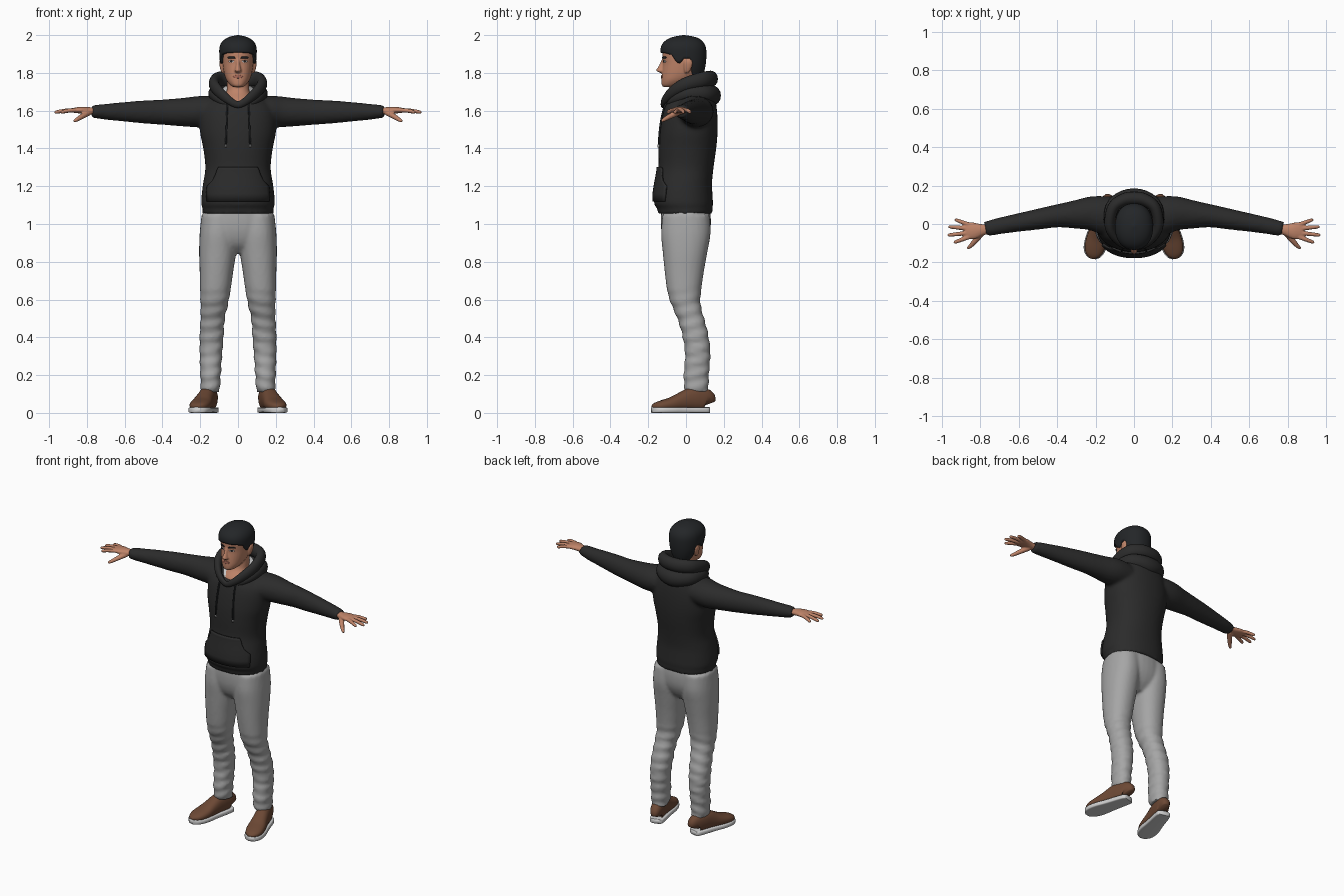
import bpy, bmesh, math
from mathutils import Vector


def material(name, rgb):
    m = bpy.data.materials.new(name)
    m.diffuse_color = (*rgb, 1)
    return m


BLACK = material("black_fabric", (0.024, 0.024, 0.024))
HAIR = material("dark_hair", (0.017, 0.019, 0.021))
SKIN = material("skin_tone", (0.52, 0.23, 0.14))
LIP = material("lip_tone", (0.36, 0.13, 0.09))
GREY = material("grey_denim", (0.38, 0.38, 0.38))
BROWN = material("brown_leather", (0.15, 0.065, 0.035))
WHITE = material("off_white", (0.62, 0.62, 0.62))


def spline(pts, k=4, closed=False):
    """Catmull-Rom interpolation of equal-length tuples."""
    n, out = len(pts), []
    get = (lambda i: pts[i % n]) if closed else (lambda i: pts[max(0, min(n - 1, i))])
    for i in range(n if closed else n - 1):
        for j in range(k):
            t = j / k
            out.append(tuple(0.5 * (2 * b + (c - a) * t + (2 * a - 5 * b + 4 * c - d) * t * t
                                    + (3 * b - a - 3 * c + d) * t ** 3)
                             for a, b, c, d in zip(get(i - 1), get(i), get(i + 1), get(i + 2))))
    return out if closed else out + [pts[-1]]


def oval(t, p):
    c, s = math.cos(t), math.sin(t)
    return (math.copysign(abs(s) ** (2 / p), s), math.copysign(abs(c) ** (2 / p), c))


def stack(rows, n=32, p=2.2, side=1, ripple=0.0):
    """Horizontal rings from (z, centre x, half width, front y, back y, tilt)."""
    rings = []
    for z, cx, rx, f, b, tilt in spline(rows):
        ring = []
        for i in range(n):
            t = math.tau * i / n
            s, c = oval(t, p)
            fold = ripple * math.sin(z * 95 + 2 * math.sin(t + 1)) * max(0, min(1, (0.68 - z) * 8))
            dy = -(b - f) / 2 * c - fold * c
            ring.append(Vector((side * (cx + (rx + fold) * s), (f + b) / 2 + dy, z + tilt * dy)))
        rings.append(ring)
    return rings, False


def sweep(rows, n=16, p=2.0, side=1, closed=False):
    """Rings along a path from (x, y, z, half width, half height)."""
    path = spline(rows, 4, closed)
    pos = [Vector(r[:3]) for r in path]
    m, rings = len(path), []
    for i, r in enumerate(path):
        nxt, prv = (pos[(i + 1) % m], pos[i - 1]) if closed else (pos[min(i + 1, m - 1)], pos[max(i - 1, 0)])
        tan = (nxt - prv).normalized()
        across = tan.cross(Vector((0, 0, 1))).normalized()
        up = across.cross(tan)
        ring = []
        for k in range(n):
            s, c = oval(math.tau * k / n, p)
            v = pos[i] + across * r[3] * s + up * r[4] * c
            ring.append(Vector((side * v.x, v.y, v.z)))
        rings.append(ring)
    return rings, closed


def make(name, mat, parts, voxel=0, smooth=3):
    bm = bmesh.new()
    for rings, closed in parts:
        vs = [[bm.verts.new(v) for v in r] for r in rings]
        n = len(vs[0])
        for a, b in zip(vs, vs[1:] + vs[:1]) if closed else zip(vs, vs[1:]):
            for i in range(n):
                bm.faces.new((a[i], a[(i + 1) % n], b[(i + 1) % n], b[i]))
        if not closed:
            bm.faces.new(vs[0])
            bm.faces.new(vs[-1])
    bmesh.ops.recalc_face_normals(bm, faces=bm.faces)
    ob = finish(name, mat, bm)
    if voxel:
        r = ob.modifiers.new("blend", 'REMESH')
        r.mode, r.voxel_size, r.use_smooth_shade = 'VOXEL', voxel, True
        s = ob.modifiers.new("soften", 'SMOOTH')
        s.factor, s.iterations = 0.5, smooth
    return ob


def finish(name, mat, bm):
    me = bpy.data.meshes.new(name)
    for f in bm.faces:
        f.smooth = True
    bm.to_mesh(me)
    bm.free()
    me.materials.append(mat)
    ob = bpy.data.objects.new(name, me)
    bpy.context.collection.objects.link(ob)
    return ob


def patch(name, mat, target, rows, off, thick, mirror=True, cols=8):
    """Thin plate from (z, x0, x1) rows laid on the front of a target."""
    bm = bmesh.new()
    g = [[bm.verts.new((a + (b - a) * i / cols, -0.4, z)) for i in range(cols + 1)] for z, a, b in rows]
    for r, q in zip(g, g[1:]):
        for i in range(cols):
            bm.faces.new((r[i], r[i + 1], q[i + 1], q[i]))
    ob = finish(name, mat, bm)
    w = ob.modifiers.new("lay", 'SHRINKWRAP')
    w.target, w.wrap_method, w.wrap_mode = target, 'PROJECT', 'ABOVE_SURFACE'
    w.use_project_y, w.use_positive_direction, w.offset = True, True, off
    s = ob.modifiers.new("thickness", 'SOLIDIFY')
    s.thickness, s.offset = thick, 0
    if mirror:
        ob.modifiers.new("pair", 'MIRROR')
    return ob


def ellipse(cx, cz, w, h, n=8):
    return [(cz + h * math.cos(math.pi * i / n), cx - w * math.sin(math.pi * i / n) - 1e-4,
             cx + w * math.sin(math.pi * i / n) + 1e-4) for i in range(n + 1)]


SIDES = (1, -1)

# hooded top: body and sleeves blended together
body = [(1.055, 0, .188, -.150, .142, 0), (1.085, 0, .188, -.153, .14, 0), (1.105, 0, .195, -.168, .143, 0),
        (1.16, 0, .192, -.169, .14, 0), (1.22, 0, .184, -.159, .138, 0), (1.3, 0, .173, -.146, .146, 0),
        (1.4, 0, .184, -.146, .16, 0), (1.48, 0, .2, -.142, .167, 0), (1.56, 0, .203, -.13, .167, 0),
        (1.62, 0, .188, -.119, .16, .1), (1.66, 0, .155, -.113, .146, .25), (1.69, 0, .12, -.106, .125, .4)]
sleeve = [(.06, .03, 1.59, .1, .07), (.15, .045, 1.597, .1, .082), (.22, .055, 1.594, .09, .082),
          (.3, .05, 1.592, .075, .075), (.4, .042, 1.592, .06, .067), (.5, .025, 1.593, .054, .061),
          (.6, .008, 1.594, .048, .052), (.7, -.01, 1.594, .043, .042), (.735, -.018, 1.595, .041, .038),
          (.775, -.026, 1.595, .038, .032)]
top = make("hooded_top", BLACK, [stack(body, 40)] + [sweep(sleeve, 20, side=s) for s in SIDES], .011)

# hood rolls around the neck
upper = [(0, -.122, 1.632, .012, .018), (.05, -.112, 1.657, .016, .022), (.1, -.07, 1.70, .022, .03),
         (.127, -.005, 1.738, .027, .036), (.108, .085, 1.762, .031, .042), (.055, .125, 1.768, .034, .043),
         (0, .133, 1.768, .036, .043)]
lower = [(0, -.09, 1.61, .015, .015), (.08, -.07, 1.65, .025, .025), (.124, 0, 1.685, .03, .035),
         (.11, .085, 1.69, .04, .045), (.06, .125, 1.685, .046, .05), (0, .135, 1.68, .05, .055)]
for name, half in (("hood_upper_roll", upper), ("hood_lower_fold", lower)):
    loop = half + [(-r[0], *r[1:]) for r in half[-2:0:-1]]
    make(name, BLACK, [sweep(loop, 16, closed=True)])

# front pocket and drawstrings
patch("front_pocket", BLACK, top, [(1.30, -.1, .1), (1.285, -.108, .108), (1.26, -.115, .115), (1.23, -.13, .13),
      (1.2, -.158, .158), (1.16, -.162, .162), (1.12, -.16, .16)], .005, .009, False, 24)
patch("drawstring", HAIR, top, [(1.64 - .02 * i, .052 + .0007 * i, .059 + .0007 * i) for i in range(12)], .005, .008, cols=2)
patch("drawstring_tip", WHITE, top, [(1.42, .060, .066), (1.405, .060, .066)], .007, .008, cols=2)

# undershirt collar
make("undershirt", WHITE, [stack([(1.655, 0, .115, -.102, .11, .35), (1.69, 0, .095, -.088, .103, .4),
                                  (1.705, 0, .084, -.077, .096, .45)])])

# trousers: hips and legs blended together
hips = [(1.08, 0, .18, -.13, .125, 0), (1.02, 0, .188, -.134, .132, 0), (.95, 0, .19, -.128, .126, 0),
        (.89, 0, .15, -.105, .1, 0), (.845, 0, .06, -.06, .06, 0)]
leg = [(1.05, .1, .093, -.125, .125, 0), (.95, .104, .099, -.132, .13, 0), (.85, .108, .098, -.123, .113, 0),
       (.75, .114, .089, -.113, .095, 0), (.65, .12, .081, -.1, .081, 0), (.58, .125, .073, -.08, .076, 0),
       (.5, .134, .064, -.046, .096, 0), (.42, .139, .064, -.022, .117, 0), (.32, .143, .06, -.005, .129, 0),
       (.22, .145, .055, -.011, .123, 0), (.16, .146, .052, -.012, .119, 0), (.11, .146, .05, -.002, .121, 0)]
make("trousers", GREY, [stack(hips)] + [stack(leg, 28, side=s, ripple=.004) for s in SIDES], .01, 3)

# shoes: (distance from heel, half width, top height), toes turned out
last = [(0, .022, .085), (.012, .037, .125), (.06, .043, .137), (.1, .045, .132), (.15, .049, .108),
        (.2, .055, .084), (.25, .053, .068), (.285, .04, .055), (.305, .016, .04)]


def spot(d):
    return .14 + .26 * d, .118 - .965 * d


shoe = [(*spot(d), (h + .012) / 2, w, (h - .012) / 2) for d, w, h in last]
sole = [(*spot(d * 1.02 - .003), .015, w + .005, .015) for d, w, h in last]
make("shoes", BROWN, [sweep(shoe, 20, 2.4, s) for s in SIDES])
make("shoe_soles", WHITE, [sweep(sole, 20, 6, s) for s in SIDES])

# hands with four fingers and a thumb
palm = [(.75, -.025, 1.597, .026, .019), (.79, -.03, 1.6, .03, .019), (.83, -.035, 1.603, .043, .018),
        (.86, -.035, 1.602, .045, .015), (.878, -.035, 1.602, .042, .011)]
fingers = [((.86, -.068), (.937, -.096)), ((.86, -.046), (.969, -.058)),
           ((.86, -.024), (.965, -.014)), ((.86, -.003), (.932, .023))]
thumb = [(.79, -.042, 1.59, .018, .016), (.825, -.085, 1.57, .015, .014), (.852, -.115, 1.553, .011, .011),
         (.868, -.128, 1.543, .007, .007)]
hands = []
for s in SIDES:
    hands += [sweep(palm, 16, side=s), sweep(thumb, 12, side=s)]
    for (x0, y0), (x1, y1) in fingers:
        hands.append(sweep([(x0 + (x1 - x0) * t, y0 + (y1 - y0) * t, 1.603 - .012 * t * t, r, r)
                            for t, r in ((0, .012), (.5, .011), (.9, .0095), (1.02, .006))], 12, side=s))
make("hands", SKIN, hands, .005, 2)

# head with neck, nose and ears
neck = [(1.62, 0, .1, -.1, .08, 0), (1.66, 0, .08, -.086, .075, 0), (1.7, 0, .061, -.052, .075, 0),
        (1.74, 0, .058, -.04, .075, 0), (1.8, 0, .056, -.03, .07, 0)]
skull = [(1.724, 0, .02, -.118, -.06, 0), (1.735, 0, .04, -.128, -.02, 0), (1.76, 0, .06, -.13, .03, 0),
         (1.79, 0, .072, -.128, .07, 0), (1.82, 0, .078, -.125, .085, 0), (1.85, 0, .082, -.122, .093, 0),
         (1.88, 0, .084, -.124, .097, 0), (1.91, 0, .086, -.123, .098, 0), (1.94, 0, .083, -.112, .09, 0),
         (1.965, 0, .065, -.08, .07, 0), (1.985, 0, .03, -.05, .03, 0)]
nose = [(1.8, 0, .012, -.136, -.1, 0), (1.81, 0, .019, -.156, -.1, 0), (1.82, 0, .016, -.155, -.1, 0),
        (1.845, 0, .011, -.14, -.1, 0), (1.875, 0, .01, -.126, -.1, 0)]
ear = [(1.8, .08, .006, -.005, .012, 0), (1.815, .083, .01, -.01, .025, 0), (1.845, .087, .012, -.012, .035, 0),
       (1.865, .087, .011, -.008, .034, 0), (1.876, .085, .005, .005, .025, 0)]
head = make("head", SKIN, [stack(neck), stack(skull), stack(nose, 12)] + [stack(ear, 12, side=s) for s in SIDES], .005, 2)

# facial features
patch("eye_white", WHITE, head, ellipse(.034, 1.861, .014, .006), .001, .003)
patch("iris", HAIR, head, ellipse(.034, 1.861, .007, .0058), .003, .003)
patch("eyebrow", HAIR, head, [(1.886, .02, .048), (1.882, .015, .054), (1.877, .014, .05)], .002, .004)
patch("lips", LIP, head, ellipse(0, 1.78, .026, .008), .001, .004, False)

# hair cap with a hairline that varies around the head
cap = spline([(1.75, 0, .055, -.1, .075, 0), (1.8, 0, .08, -.12, .095, 0), (1.85, 0, .094, -.127, .105, 0),
              (1.9, 0, .099, -.134, .108, 0), (1.94, 0, .097, -.132, .104, 0), (1.97, 0, .08, -.11, .085, 0),
              (1.99, 0, .048, -.07, .05, 0), (2.0, 0, .004, -.016, -.008, 0)], 6)
line = [(0, 1.908), (40, 1.904), (62, 1.895), (72, 1.855), (82, 1.85), (89, 1.876), (106, 1.876),
        (114, 1.8), (130, 1.775), (181, 1.765)]


def lookup(table, x):
    for a, b in zip(table, table[1:]):
        if x <= b[0]:
            t = (x - a[0]) / (b[0] - a[0])
            return [u + (v - u) * t for u, v in zip(a, b)]
    return table[-1]


rings = []
for u in (-1, *[i / 18 for i in range(19)]):
    ring = []
    for i in range(72):
        t = math.tau * i / 72
        h = lookup(line, abs(math.degrees(t if t <= math.pi else t - math.tau)))[1]
        v = 1 - (1 - max(u, 0)) ** 2
        z = h + (2.0 - h) * v
        _, _, rx, f, b, _ = lookup(cap, z)
        k = .8 if u < 0 else 1
        s, c = oval(t, 2.2)
        ring.append(Vector((k * rx * s, (f + b) / 2 - k * (b - f) / 2 * c, z)))
    rings.append(ring)
make("hair", HAIR, [(rings, False)])
